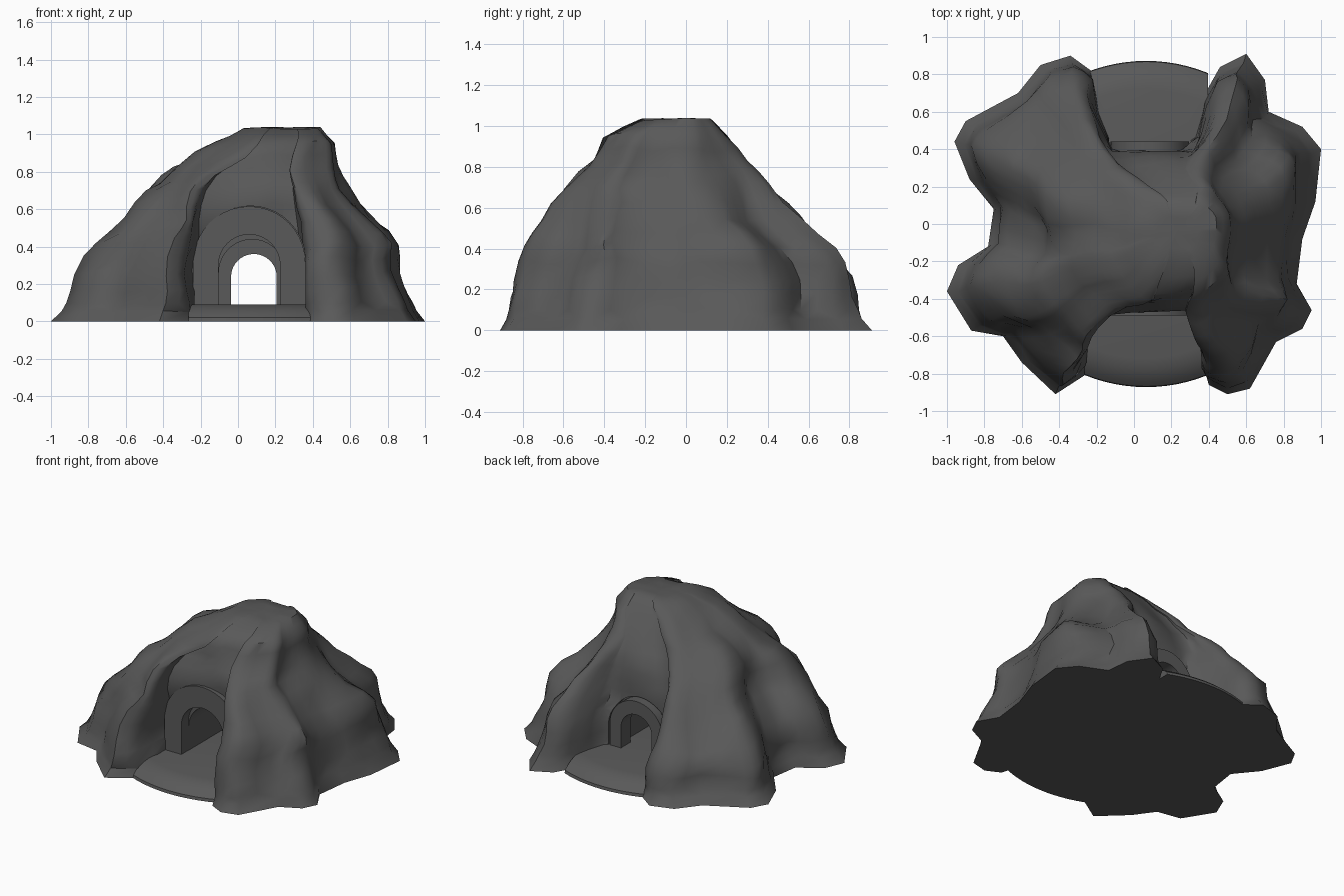
import bpy, bmesh, math
from mathutils import Vector, noise

if "Cube" in bpy.data.objects:
    bpy.data.objects.remove(bpy.data.objects["Cube"])

CX = 0.065  # tunnel centre line


def material(name, v):
    m = bpy.data.materials.new(name)
    m.diffuse_color = (v, v, v, 1)
    m.use_nodes = True
    m.node_tree.nodes["Principled BSDF"].inputs["Base Color"].default_value = m.diffuse_color
    return m


STONE = material("dark grey stone", 0.1)


def make(name, bm):
    bmesh.ops.recalc_face_normals(bm, faces=bm.faces)
    me = bpy.data.meshes.new(name)
    bm.to_mesh(me)
    bm.free()
    ob = bpy.data.objects.new(name, me)
    bpy.context.collection.objects.link(ob)
    me.materials.append(STONE)
    return ob


def activate(ob):
    bpy.ops.object.select_all(action='DESELECT')
    ob.select_set(True)
    bpy.context.view_layer.objects.active = ob


def smooth(ob, deg):
    activate(ob)
    bpy.ops.object.shade_smooth_by_angle(angle=math.radians(deg))


def prism_y(name, outline, y0, y1):
    """Extrude an (x, z) outline along y."""
    bm = bmesh.new()
    f = bm.faces.new([bm.verts.new((x, y0, z)) for x, z in outline])
    r = bmesh.ops.extrude_face_region(bm, geom=[f])
    vs = [g for g in r['geom'] if isinstance(g, bmesh.types.BMVert)]
    bmesh.ops.translate(bm, vec=(0, y1 - y0, 0), verts=vs)
    return make(name, bm)


def arch(cx, half, top, bottom, n=20):
    """Points of an arch from the right foot over to the left foot."""
    zc = top - half
    arc = [(cx + half * math.cos(math.pi * i / n), zc + half * math.sin(math.pi * i / n))
           for i in range(n + 1)]
    return [(cx + half, bottom)] + arc + [(cx - half, bottom)]


def frame(name, cx, outer, outer_top, inner, inner_top, y0, y1):
    ring = arch(cx, outer, outer_top, 0.08) + arch(cx, inner, inner_top, 0.08)[::-1]
    ob = prism_y(name, ring, y0, y1)
    smooth(ob, 35)


# Rock mound: base outline lofted through levels with shrinking extents
base = [(.34, -.5), (.36, -.72), (.40, -.86), (.50, -.91), (.62, -.88), (.76, -.63),
        (.9, -.56), (.95, -.46), (.87, -.32), (.9, -.08), (.97, .12), (1, .4),
        (.9, .52), (.72, .6), (.7, .77), (.6, .91), (.46, .84), (.37, .68),
        (.33, .48), (.2, .4), (-.02, .4), (-.14, .45), (-.2, .62), (-.23, .82),
        (-.34, .9), (-.5, .85), (-.62, .7), (-.9, .55), (-.96, .44), (-.88, .24),
        (-.75, .08), (-.78, -.12), (-.94, -.22), (-1, -.36), (-.87, -.57), (-.7, -.6),
        (-.6, -.74), (-.42, -.91), (-.25, -.8), (-.22, -.5), (-.05, -.45), (.18, -.45)]
# z, x min, x max, y min, y max, front notch depth, back notch depth
levels = [(0, -1, 1, -.91, .91, .45, .38),
          (.1, -.93, .95, -.87, .86, .45, .38),
          (.25, -.90, .89, -.83, .84, .45, .38),
          (.42, -.78, .87, -.78, .72, .45, .38),
          (.55, -.60, .74, -.72, .57, .45, .38),
          (.70, -.50, .58, -.60, .42, .44, .36),
          (.82, -.36, .53, -.48, .32, .40, .29),
          (.95, -.12, .51, -.40, .22, .33, .20),
          (1.03, .03, .43, -.22, .13, .20, .10)]


def contour_point(x, y, lv):
    z, x0, x1, y0, y1, front, back = lv
    cx, cy, hx, hy = (x0 + x1) / 2, (y0 + y1) / 2, (x1 - x0) / 2, (y1 - y0) / 2
    v = y / .91
    # rounder contour towards the summit
    k = (abs(x) ** 2.8 + abs(v) ** 2.8) ** (-1 / 2.8)
    b = .75 * min(1, max(0, (z - .45) / .4))
    s = 1 + (k - 1) * b
    px, py = cx + x * s * hx, cy + v * s * hy
    d = abs(x - CX)
    if abs(y) > .36 and d < .65:      # lobes beside the openings stay upright
        w = .8 * min(1, max(0, 1 - (d - .3) / .35)) * min(1, max(0, (.85 - z) / .3))
        px += (x - px) * w
        if d < .36:                   # wall over the openings stays steep
            py = min(py, -front) if y < 0 else max(py, back)
    return (px, py, z)


bm = bmesh.new()
rings = [[bm.verts.new(contour_point(x, y, lv)) for x, y in base] for lv in levels]
n = len(base)
for a, b in zip(rings, rings[1:]):
    for i in range(n):
        j = (i + 1) % n
        bm.faces.new((a[i], a[j], b[j], b[i]))
bm.faces.new(rings[0][::-1])
top = bm.verts.new((.22, -.05, 1.025))
for i in range(n):
    bm.faces.new((rings[-1][i], rings[-1][(i + 1) % n], top))
wall = [e for e in bm.edges if any(v.co.z > .01 for v in e.verts)]
bmesh.ops.subdivide_edges(bm, edges=wall, cuts=1, use_grid_fill=True)
upper = [v for v in bm.verts if .05 < v.co.z < 1.0]
bmesh.ops.smooth_vert(bm, verts=upper, factor=.4, use_axis_x=True, use_axis_y=True, use_axis_z=True)
for v in bm.verts:
    if v.co.z > .02:
        k = min(1, v.co.z / .2) * (.4 if v.co.z > .97 else 1)
        v.co += (noise.noise_vector(v.co * 3.5 + Vector((4, 1, 7))) * .045
                 + noise.noise_vector(v.co * 8) * .014) * k
rock = make("rock_mound", bm)

# Tunnel and porches cut through the rock
cutters = [prism_y("tunnel_cutter", arch(.075, .178, .438, -.1), -1.2, 1.2),
           prism_y("front_porch_cutter", arch(.065, .297, .617, -.1), -1.2, -.41),
           prism_y("back_porch_cutter", arch(.085, .22, .465, -.1), .365, 1.2)]
for c in cutters:
    c.hide_render = True
    activate(rock)
    m = rock.modifiers.new("cut", 'BOOLEAN')
    m.operation, m.solver, m.object = 'DIFFERENCE', 'EXACT', c
    bpy.ops.object.modifier_apply(modifier=m.name)
    bpy.data.objects.remove(c)
smooth(rock, 50)

# Stone frames around both openings
frame("front_arch_frame", .06, .30, .615, .165, .465, -.49, -.38)
frame("back_arch_frame", .085, .21, .455, .122, .36, .33, .44)

# Tunnel floor: one slab whose curved ends slope up in shallow bands
bm = bmesh.new()
half = .33
bands = [(.872, 0), (.868, .02), (.845, .04), (.815, .06), (.775, .078), (.72, .09)]
loops = []
for r, z in bands:
    loop = []
    for s in (-1, 1):
        for i in range(13):
            dx = s * (half - 2 * half * i / 12) * -1
            loop.append(bm.verts.new((CX + dx, s * math.sqrt(r * r - dx * dx), z)))
    loops.append(loop)
for a, b in zip(loops, loops[1:]):
    for i in range(26):
        j = (i + 1) % 26
        bm.faces.new((a[i], a[j], b[j], b[i]))
bm.faces.new(loops[0][::-1])
bm.faces.new(loops[-1])
smooth(make("tunnel_floor", bm), 30)
